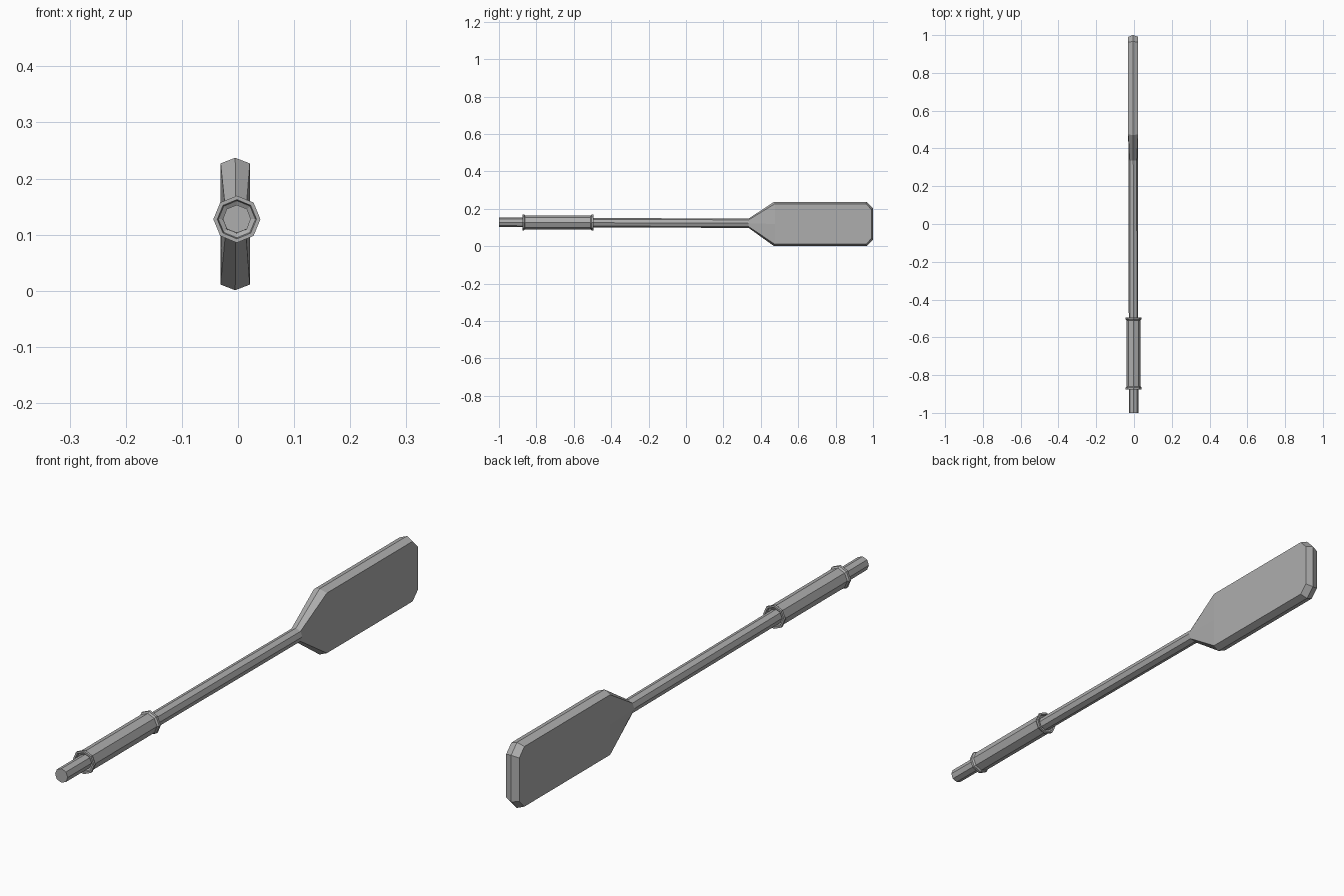
import bpy, math

cube = bpy.data.objects.get("Cube")
if cube:
    bpy.data.objects.remove(cube, do_unlink=True)

grey = bpy.data.materials.new("plain_grey")
grey.use_nodes = True
grey.diffuse_color = (0.42, 0.42, 0.42, 1)
grey.node_tree.nodes["Principled BSDF"].inputs["Base Color"].default_value = grey.diffuse_color


def make(name, verts, faces):
    mesh = bpy.data.meshes.new(name)
    mesh.from_pydata(verts, [], faces)
    mesh.materials.append(grey)
    obj = bpy.data.objects.new(name, mesh)
    bpy.context.collection.objects.link(obj)
    return obj


def bridges(rings):
    """Quads joining successive eight-sided rings."""
    return [(8 * r + i, 8 * r + (i + 1) % 8, 8 * r + 8 + (i + 1) % 8, 8 * r + 8 + i)
            for r in range(rings - 1) for i in range(8)]


def section(y, cx, cz, side, shoulder_x, shoulder_z, ridge, bulge=0):
    """Eight-point ring: side, shoulder and ridge points; bulge pushes the ridge along y."""
    half = [(side, 0, 0), (shoulder_x, 0, shoulder_z), (0, bulge, ridge), (-shoulder_x, 0, shoulder_z),
            (-side, 0, 0), (-shoulder_x, 0, -shoulder_z), (0, bulge, -ridge), (shoulder_x, 0, -shoulder_z)]
    return [(cx + x, y + dy, cz + z) for x, dy, z in half]


# Shaft and blade are one continuous loft
r, d = 0.025, 0.018
rings = [
    section(-1.0, -0.002, 0.128, r, d, d, r),
    section(0.335, -0.004, 0.123, r, d, d, r),
    section(0.475, -0.005, 0.119, 0.026, 0.026, 0.108, 0.118, -0.005),
    section(0.962, -0.005, 0.119, 0.026, 0.026, 0.108, 0.118, 0.005),
    section(0.991, -0.005, 0.119, 0.026, 0.026, 0.078, 0.084, 0.009),
]
last = 8 * (len(rings) - 1)
caps = [tuple(range(7, -1, -1)),
        tuple(last + i for i in (6, 7, 0, 1, 2)),
        tuple(last + i for i in (2, 3, 4, 5, 6))]
make("shaft_and_blade", sum(rings, []), bridges(len(rings)) + caps)

# Grip sleeve with a thin raised collar at each end
collar = [(0.178, 0.024), (0.183, 0.033), (0.190, 0.035), (0.190, 0.042), (0.181, 0.042), (0.175, 0.037)]
profile = [(-y, rad) for y, rad in collar] + collar[::-1]
verts = []
for y, rad in profile:
    k = rad * math.sqrt(0.5)
    verts += section(-0.685 + y, -0.002, 0.1275, rad, k, k, rad)
make("grip_sleeve", verts, bridges(len(profile)))

# Consistent outward normals
import bmesh
for name in ("shaft_and_blade", "grip_sleeve"):
    mesh = bpy.data.objects[name].data
    bm = bmesh.new()
    bm.from_mesh(mesh)
    bmesh.ops.recalc_face_normals(bm, faces=bm.faces)
    bm.to_mesh(mesh)
    bm.free()
